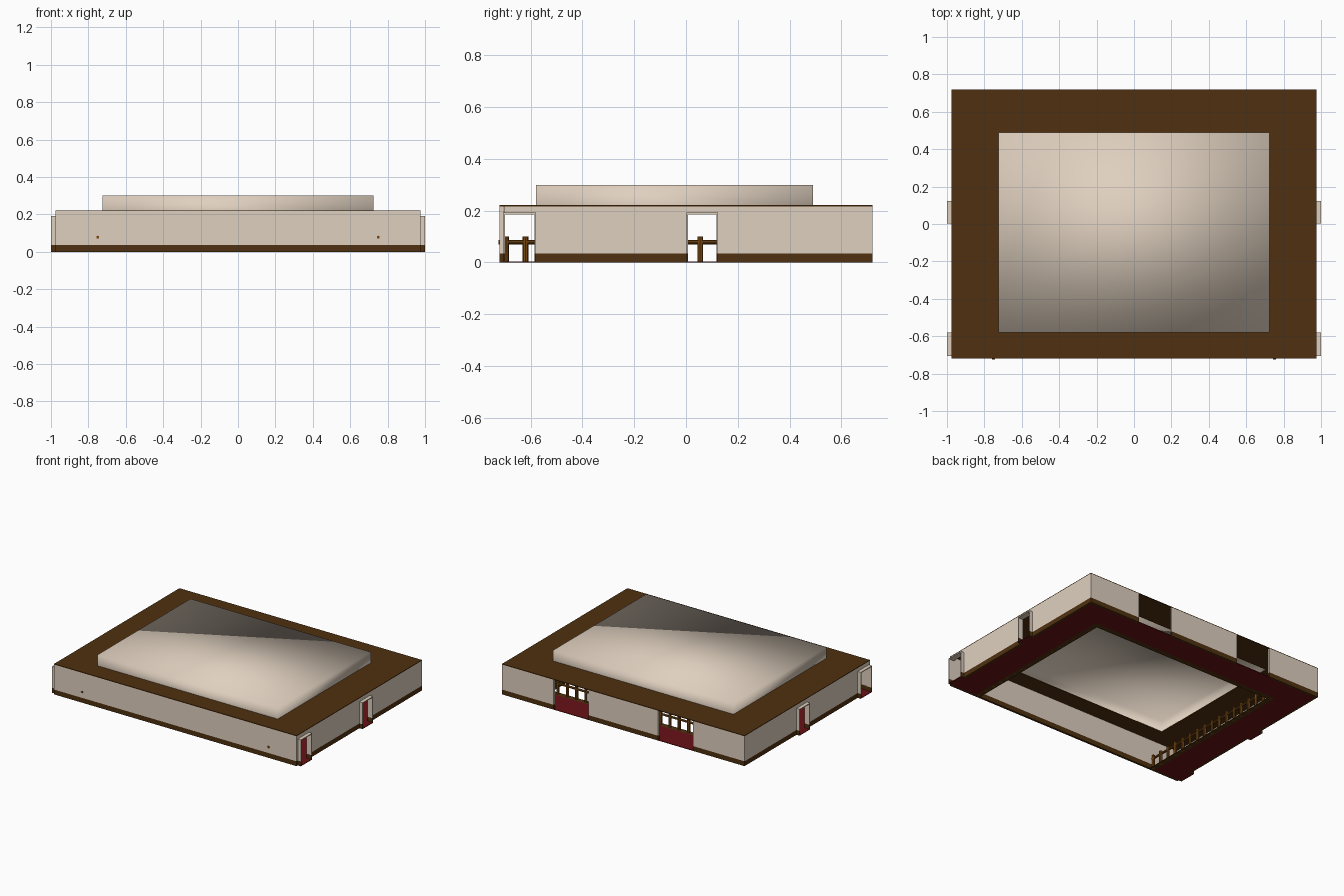
import bpy, bmesh, math
from mathutils import Matrix, Vector

if "Cube" in bpy.data.objects:
    bpy.data.objects.remove(bpy.data.objects["Cube"])


def material(name, rgb):
    m = bpy.data.materials.new(name)
    m.diffuse_color = (*rgb, 1)
    m.use_nodes = True
    m.node_tree.nodes["Principled BSDF"].inputs["Base Color"].default_value = m.diffuse_color
    return m


CREAM = material("cream plaster", (0.74, 0.63, 0.52))
BROWN = material("dark brown wood", (0.078, 0.03, 0.005))
RED = material("dark red floor", (0.14, 0.006, 0.008))
RAIL = material("warm brown wood", (0.19, 0.065, 0.006))


def finish(name, bm, mat):
    mesh = bpy.data.meshes.new(name)
    bm.to_mesh(mesh)
    bm.free()
    mesh.materials.append(mat)
    ob = bpy.data.objects.new(name, mesh)
    bpy.context.collection.objects.link(ob)
    return ob


def add_box(bm, x0, x1, y0, y1, z0, z1):
    mat = Matrix.Translation(((x0 + x1) / 2, (y0 + y1) / 2, (z0 + z1) / 2))
    mat = mat @ Matrix.Diagonal((abs(x1 - x0), abs(y1 - y0), abs(z1 - z0), 1))
    bmesh.ops.create_cube(bm, size=1, matrix=mat)


def boxes(name, mat, items):
    bm = bmesh.new()
    for b in items:
        add_box(bm, *b)
    return finish(name, bm, mat)


def add_rod(bm, a, b, r):
    a, b = Vector(a), Vector(b)
    d = b - a
    m = Matrix.Translation((a + b) / 2) @ d.to_track_quat('Z', 'Y').to_matrix().to_4x4()
    bmesh.ops.create_cone(bm, cap_ends=True, segments=8, radius1=r, radius2=r,
                          depth=d.length, matrix=m)


X, Y, T = 0.975, 0.72, 0.015      # outer half sizes and wall thickness
BASE, TOP, DOOR = 0.035, 0.217, 0.19
DOORS = [(-0.703, -0.582), (0.005, 0.12)]

# wall footprints: front, back with two openings, sides with two doorways
plan = [(-X, X, -Y, -Y + T)]
for x0, x1 in [(-X, -0.56), (-0.28, 0.28), (0.56, X)]:
    plan.append((x0, x1, Y - T, Y))
for s in (-1, 1):
    for y0, y1 in [(-0.582, 0.005), (0.12, Y - T)]:
        plan.append((s * X, s * (X - T), y0, y1))
headers = [(s * X, s * (X - T), y0, y1, DOOR, TOP) for s in (-1, 1) for y0, y1 in DOORS]
boxes("walls", CREAM, [(*p, BASE, TOP) for p in plan] + headers)
boxes("wall_base_band", BROWN, [(*p, 0, BASE) for p in plan])

# thin door surrounds standing out from the side walls
cheeks, lintels = [], []
for s in (-1, 1):
    for y0, y1 in DOORS:
        for a, b in [(y0 - 0.003, y0 + 0.003), (y1 - 0.003, y1 + 0.003)]:
            cheeks.append((s * (X - T), s * 1.0, a, b))
        lintels.append((s * (X - T), s * 1.0, y0 + 0.003, y1 - 0.003, DOOR - 0.004, DOOR + 0.002))
boxes("door_surrounds", CREAM, [(*c, BASE, DOOR + 0.002) for c in cheeks] + lintels)
boxes("door_surround_bases", BROWN, [(*c, 0, BASE) for c in cheeks])

# U-shaped walkway floor around the open court, with thresholds
F = 0.004
floor = [(-X + T, X - T, 0.53, Y - T, 0, F)]
for s in (-1, 1):
    floor.append((s * 0.77, s * (X - T), -Y + T, 0.53, 0, F))
    floor += [(s * (X - T), s * 1.0, y0 + 0.003, y1 - 0.003, 0, F) for y0, y1 in DOORS]
    floor.append((s * 0.28, s * 0.56, Y - T, Y, 0, F))
boxes("walkway_floor", RED, floor)
boxes("walkway_edging", BROWN,
      [(s * 0.73, s * 0.77, -Y + T, 0.53, 0, F) for s in (-1, 1)]
      + [(-0.73, 0.73, 0.49, 0.53, 0, F)])

# railing posts and rails along three sides of the court
RX, RY = 0.75, 0.505
spots = [(s * RX, -0.695 + 0.075 * i) for s in (-1, 1) for i in range(17)]
spots += [(-RX + 0.075 * i, RY) for i in range(1, 20)]
bm = bmesh.new()
for x, y in spots:
    add_rod(bm, (x, y, 0), (x, y, 0.1), 0.011)
finish("railing_posts", bm, RAIL)
bm = bmesh.new()
for s in (-1, 1):
    add_rod(bm, (s * RX, -0.724, 0.078), (s * RX, RY, 0.078), 0.008)
add_rod(bm, (-RX, RY, 0.078), (RX, RY, 0.078), 0.008)
finish("railing_rails", bm, RAIL)

# flat roof frame around the raised part
PX, P0, P1 = 0.725, -0.58, 0.49
Z0, Z1 = TOP, 0.222
boxes("flat_roof", BROWN, [
    (-X, X, -Y, P0, Z0, Z1), (-X, X, P1, Y, Z0, Z1),
    (-X, -PX, P0, P1, Z0, Z1), (PX, X, P0, P1, Z0, Z1)])

# raised roof: softly shaded shell, open underneath
bm = bmesh.new()
add_box(bm, -PX, PX, P0, P1, TOP, 0.3)
bm.faces.ensure_lookup_table()
bmesh.ops.delete(bm, geom=[f for f in bm.faces if f.normal.z < -0.5], context='FACES_ONLY')
for f in bm.faces:
    f.smooth = True
finish("raised_roof", bm, CREAM)
